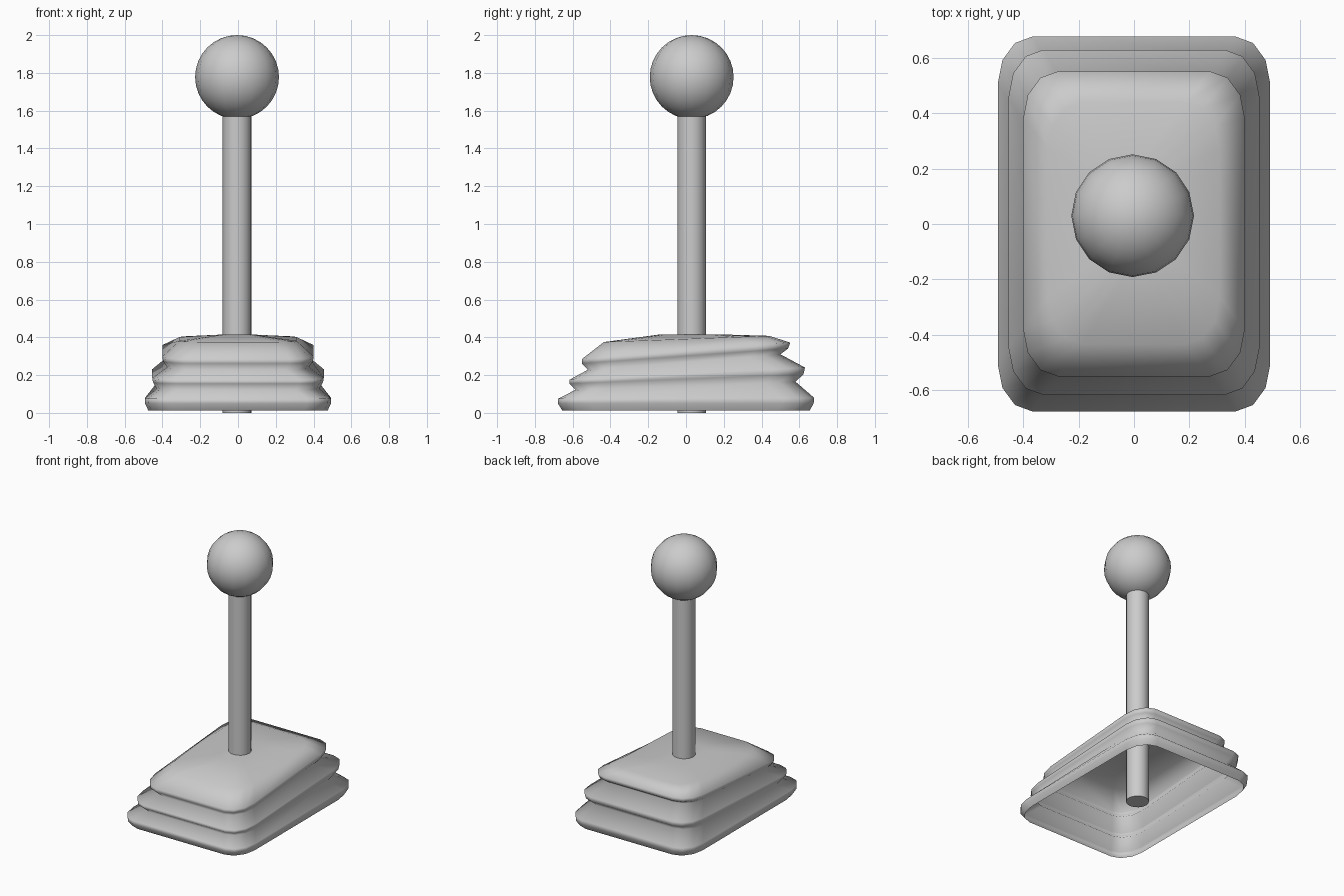
import bpy, bmesh
from math import sin, cos, pi

cube = bpy.data.objects.get("Cube")
if cube:
    bpy.data.objects.remove(cube, do_unlink=True)

grey = bpy.data.materials.new("plain grey")
grey.use_nodes = True
colour = (0.6, 0.6, 0.6, 1)
grey.diffuse_color = colour
grey.node_tree.nodes["Principled BSDF"].inputs["Base Color"].default_value = colour

AXIS_X, AXIS_Y = -0.005, 0.03


def finish(bm, name, angle):
    bmesh.ops.recalc_face_normals(bm, faces=bm.faces)
    mesh = bpy.data.meshes.new(name)
    bm.to_mesh(mesh)
    bm.free()
    mesh.materials.append(grey)
    obj = bpy.data.objects.new(name, mesh)
    bpy.context.collection.objects.link(obj)
    bpy.ops.object.select_all(action="DESELECT")
    obj.select_set(True)
    bpy.context.view_layer.objects.active = obj
    bpy.ops.object.shade_smooth_by_angle(angle=angle)
    return obj


def ring(bm, half_x, front, back, z_front, z_back, rx=0.125, ry=0.17, steps=3):
    """Rounded rectangle whose height tilts from front to back."""
    mid, half_y = (front + back) / 2, (back - front) / 2
    verts = []
    for quarter, (sx, sy) in enumerate([(1, 1), (-1, 1), (-1, -1), (1, -1)]):
        for i in range(steps + 1):
            a = (quarter + i / steps) * pi / 2
            x = sx * (half_x - rx) + rx * cos(a)
            y = mid + sy * (half_y - ry) + ry * sin(a)
            t = (y - front) / (back - front)
            verts.append(bm.verts.new((x, y, z_front + t * (z_back - z_front))))
    return verts


# Bellows boot: tilted rounded folds, open underneath
FOLDS = [
    (0.475, -0.655, 0.655, 0.013, 0.013),
    (0.492, -0.678, 0.676, 0.050, 0.050),
    (0.493, -0.678, 0.678, 0.075, 0.080),
    (0.430, -0.585, 0.580, 0.122, 0.165),
    (0.450, -0.618, 0.622, 0.155, 0.205),
    (0.454, -0.618, 0.630, 0.175, 0.240),
    (0.375, -0.520, 0.500, 0.228, 0.310),
    (0.397, -0.551, 0.540, 0.262, 0.340),
    (0.401, -0.551, 0.552, 0.285, 0.372),
    (0.310, -0.435, 0.440, 0.375, 0.408),
]
bm = bmesh.new()
rings = [ring(bm, *f) for f in FOLDS]
rings.append(ring(bm, 0.08, -0.14, 0.2, 0.415, 0.415, 0.07, 0.07))
for low, high in zip(rings, rings[1:]):
    for i in range(len(low)):
        j = (i + 1) % len(low)
        bm.faces.new((low[i], low[j], high[j], high[i]))
bm.faces.new(rings[-1])
finish(bm, "bellows_boot", pi)

# Straight shaft running down through the boot
bm = bmesh.new()
bmesh.ops.create_cone(bm, cap_ends=True, segments=16, radius1=0.076, radius2=0.076, depth=1.6)
bmesh.ops.translate(bm, verts=bm.verts, vec=(AXIS_X, AXIS_Y, 0.8))
finish(bm, "shaft", pi / 4)

# Round knob
bm = bmesh.new()
bmesh.ops.create_uvsphere(bm, u_segments=16, v_segments=16, radius=0.222)
bmesh.ops.translate(bm, verts=bm.verts, vec=(AXIS_X, AXIS_Y, 1.778))
finish(bm, "knob", pi)
